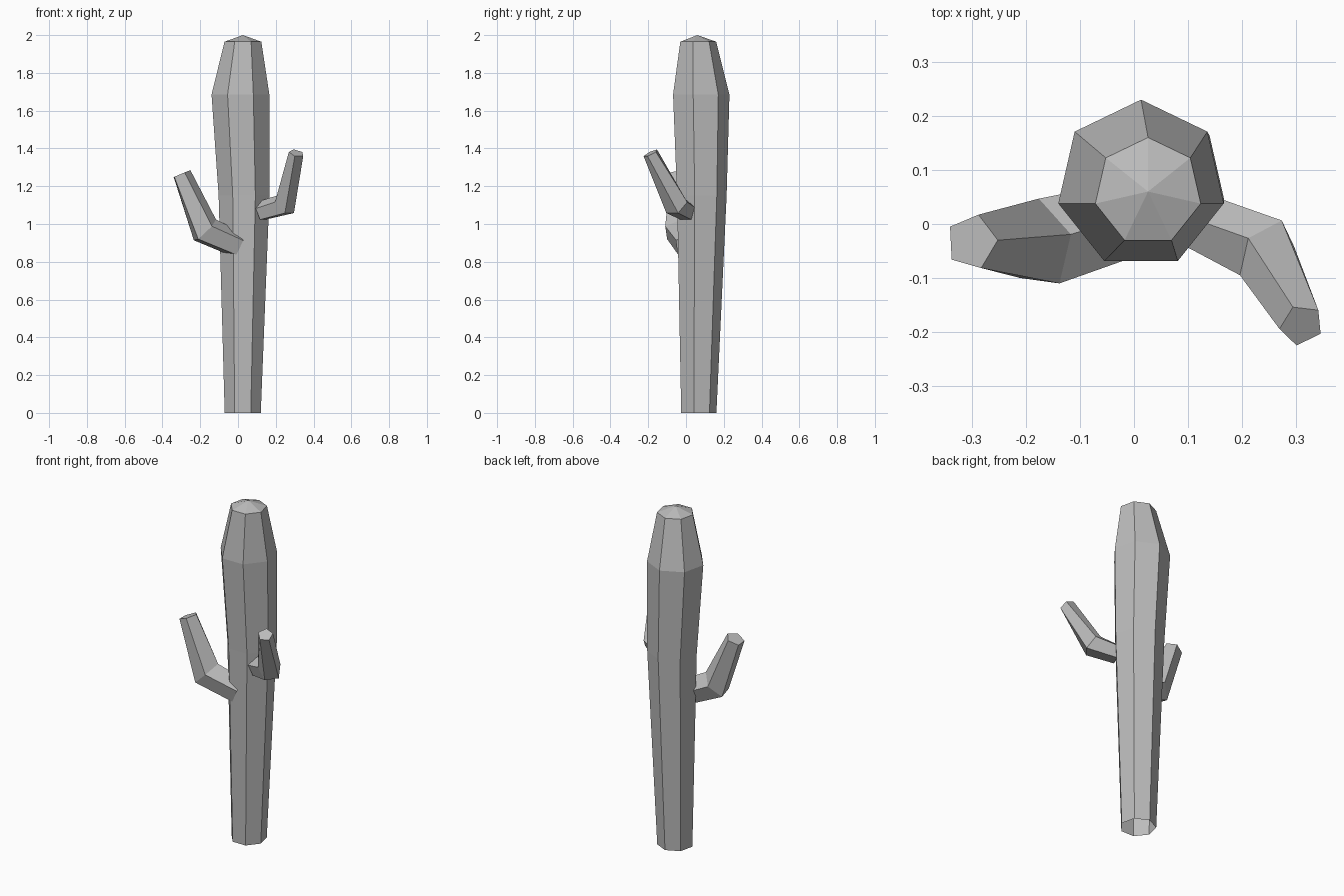
import bpy
import bmesh
from math import cos, sin, tau, radians
from mathutils import Vector

cube = bpy.data.objects.get("Cube")
if cube:
    bpy.data.objects.remove(cube, do_unlink=True)

grey = bpy.data.materials.new("plain grey")
grey.use_nodes = True
colour = (0.5, 0.5, 0.5, 1)
grey.diffuse_color = colour
grey.node_tree.nodes["Principled BSDF"].inputs["Base Color"].default_value = colour


def add_ring(bm, centre, normal, radius, sides, spin):
    """Regular polygon across the normal, its first corner at the upper side."""
    up = Vector((0, 1, 0)) if abs(normal.z) > 0.98 else Vector((0, 0, 1))
    u = (up - normal * up.dot(normal)).normalized()
    v = normal.cross(u)
    angles = [spin + tau * i / sides for i in range(sides)]
    return [bm.verts.new(centre + radius * (u * cos(a) + v * sin(a))) for a in angles]


def build_stem(name, stations, sides, spin=0, upright=False, apex=None):
    """Faceted tube through (centre, radius) stations, mitred at each bend."""
    bm = bmesh.new()
    points = [Vector(p) for p, r in stations]
    steps = [(b - a).normalized() for a, b in zip(points, points[1:])]
    rings = []
    for i, (point, (_, radius)) in enumerate(zip(points, stations)):
        normal = (steps[max(i - 1, 0)] + steps[min(i, len(steps) - 1)]).normalized()
        if upright:
            normal = Vector((0, 0, 1))
        rings.append(add_ring(bm, point, normal, radius, sides, spin))
    for low, high in zip(rings, rings[1:]):
        for i in range(sides):
            j = (i + 1) % sides
            bm.faces.new((low[i], low[j], high[j], high[i]))
    # Pointed or flat end
    if apex:
        tip = bm.verts.new(apex)
        for i in range(sides):
            bm.faces.new((rings[-1][i], rings[-1][(i + 1) % sides], tip))
    else:
        bm.faces.new(rings[-1])
    mesh = bpy.data.meshes.new(name)
    bm.to_mesh(mesh)
    bm.free()
    mesh.materials.append(grey)
    obj = bpy.data.objects.new(name, mesh)
    bpy.context.collection.objects.link(obj)
    return obj


# Seven-sided trunk, open underneath, with a shallow pointed crown
build_stem("trunk", [
    ((0.025, 0.063, 0), 0.098),
    ((0.032, 0.077, 1.15), 0.138),
    ((0.013, 0.073, 1.685), 0.157),
    ((0.026, 0.06, 1.965), 0.1),
], sides=7, upright=True, apex=(0.026, 0.06, 2))

# Five-sided arms, rooted inside the trunk
build_stem("left_arm", [
    ((0.12, 0.005, 1.066), 0.055),
    ((0.245, -0.052, 1.1), 0.067),
    ((0.31, -0.187, 1.375), 0.042),
], sides=5)
build_stem("right_arm", [
    ((0, 0.01, 0.887), 0.072),
    ((-0.175, -0.037, 0.965), 0.085),
    ((-0.3, -0.033, 1.265), 0.052),
], sides=5, spin=radians(5))
